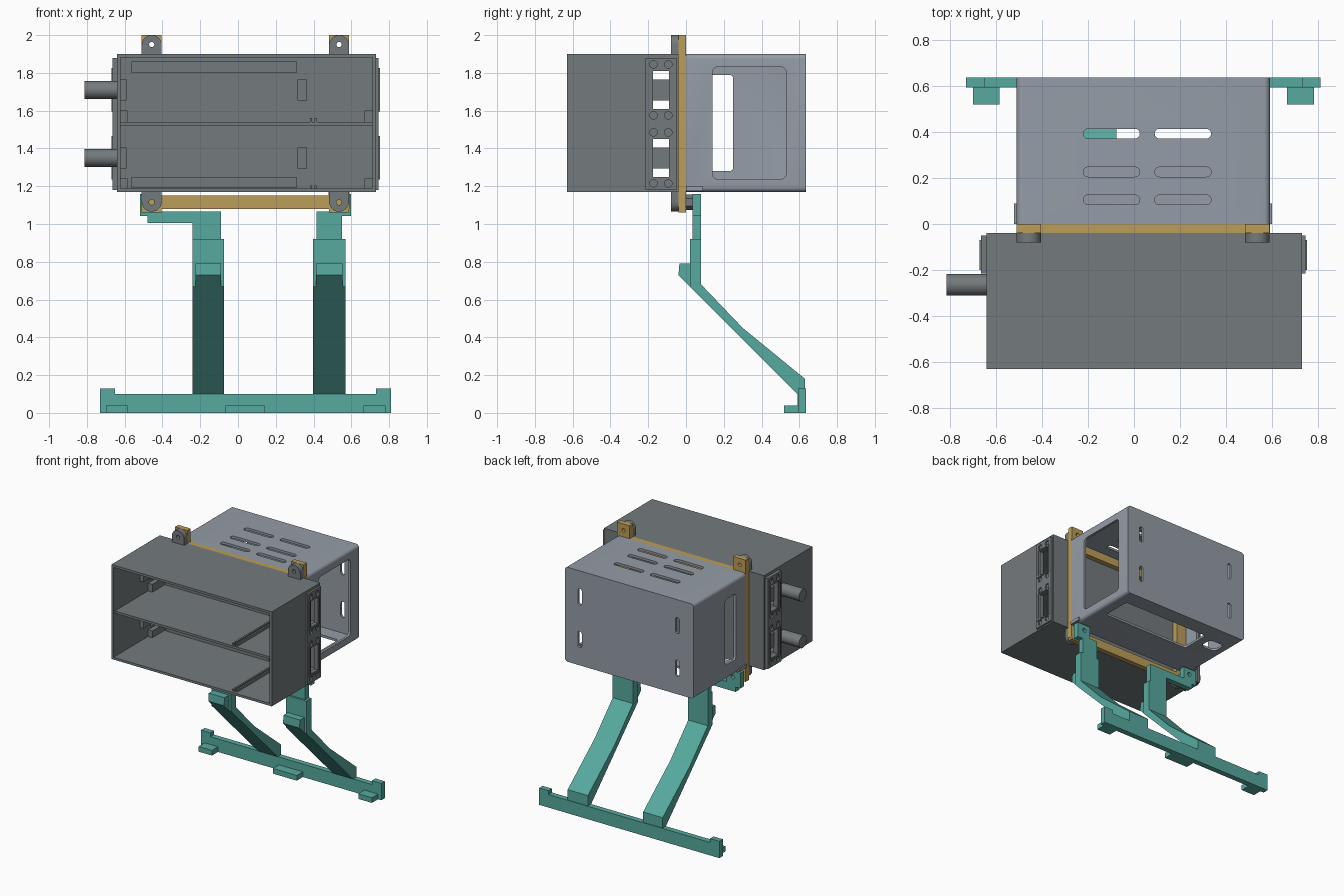
import bpy, bmesh, math
from mathutils import Matrix, Vector

if "Cube" in bpy.data.objects:
    bpy.data.objects.remove(bpy.data.objects["Cube"])


def material(name, rgb):
    m = bpy.data.materials.new(name)
    m.diffuse_color = (*rgb, 1)
    m.use_nodes = True
    m.node_tree.nodes["Principled BSDF"].inputs["Base Color"].default_value = m.diffuse_color
    return m


DARK = material("dark_grey", (0.175, 0.195, 0.205))
LIGHT = material("light_grey", (0.30, 0.335, 0.385))
GOLD = material("gold", (0.50, 0.34, 0.10))
TEAL = material("teal", (0.095, 0.40, 0.345))


def add_box(bm, x0, x1, y0, y1, z0, z1):
    mat = Matrix.Translation(((x0 + x1) / 2, (y0 + y1) / 2, (z0 + z1) / 2)) \
        @ Matrix.Diagonal((x1 - x0, y1 - y0, z1 - z0, 1))
    return bmesh.ops.create_cube(bm, size=1, matrix=mat)["verts"]


def add_slab(bm, size_u, size_v, radius, centre, axis, depth, steps=5):
    """Rounded rectangle extruded along an axis; u, v are the other two axes in order."""
    pts = []
    for i, (su, sv) in enumerate(((1, 1), (-1, 1), (-1, -1), (1, -1))):
        for k in range(steps + 1):
            a = math.pi / 2 * (i + k / steps)
            pts.append((su * (size_u / 2 - radius) + radius * math.cos(a),
                        sv * (size_v / 2 - radius) + radius * math.sin(a)))
    u, v = [i for i in range(3) if i != axis]
    verts = []
    for p in pts:
        c = Vector(centre)
        c[u] += p[0]
        c[v] += p[1]
        c[axis] -= depth / 2
        verts.append(bm.verts.new(c))
    face = bm.faces.new(verts)
    new = bmesh.ops.extrude_face_region(bm, geom=[face])["geom"]
    shift = Vector((0, 0, 0))
    shift[axis] = depth
    bmesh.ops.translate(bm, vec=shift, verts=[g for g in new if isinstance(g, bmesh.types.BMVert)])


def add_disc(bm, centre, axis, radius, depth, sides=24):
    rot = (Matrix.Rotation(math.pi / 2, 4, 'Y'), Matrix.Rotation(math.pi / 2, 4, 'X'), Matrix())[axis]
    bmesh.ops.create_cone(bm, cap_ends=True, segments=sides, radius1=radius, radius2=radius,
                          depth=depth, matrix=Matrix.Translation(centre) @ rot)


def finish(bm, name, mat, smooth=False):
    bmesh.ops.remove_doubles(bm, verts=bm.verts, dist=1e-6)
    bmesh.ops.recalc_face_normals(bm, faces=bm.faces)
    me = bpy.data.meshes.new(name)
    bm.to_mesh(me)
    bm.free()
    ob = bpy.data.objects.new(name, me)
    bpy.context.collection.objects.link(ob)
    me.materials.append(mat)
    if smooth:
        shade(ob)
    return ob


def activate(ob):
    bpy.ops.object.select_all(action='DESELECT')
    ob.select_set(True)
    bpy.context.view_layer.objects.active = ob


def shade(ob):
    activate(ob)
    bpy.ops.object.shade_smooth_by_angle(angle=math.radians(35))


def cut(ob, bm):
    cutter = finish(bm, "cutter", ob.data.materials[0])
    cutter.hide_render = True
    mod = ob.modifiers.new("cut", 'BOOLEAN')
    mod.operation, mod.solver, mod.object = 'DIFFERENCE', 'EXACT', cutter
    activate(ob)
    bpy.ops.object.modifier_apply(modifier=mod.name)
    bpy.data.objects.remove(cutter)
    shade(ob)


def boxes(name, mat, *dims):
    bm = bmesh.new()
    for d in dims:
        add_box(bm, *d)
    return finish(bm, name, mat)


def prism(name, mat, x0, x1, profile):
    """Side profile in (y, z) extruded along x."""
    bm = bmesh.new()
    face = bm.faces.new([bm.verts.new((x0, y, z)) for y, z in profile])
    new = bmesh.ops.extrude_face_region(bm, geom=[face])["geom"]
    bmesh.ops.translate(bm, vec=(x1 - x0, 0, 0), verts=[g for g in new if isinstance(g, bmesh.types.BMVert)])
    return finish(bm, name, mat)


SOCKET_Z = (1.71, 1.35)
EAR_X = (-0.457, 0.535)

# Front housing: open-fronted box with socket holes through both sides
housing = boxes("front_housing", DARK, (-0.64, 0.73, -0.63, -0.04, 1.17, 1.90))
bm = bmesh.new()
add_box(bm, -0.622, 0.712, -0.70, -0.058, 1.188, 1.882)
cut(housing, bm)
bm = bmesh.new()
for z in SOCKET_Z:
    add_box(bm, -0.8, 0.8, -0.175, -0.09, z - 0.1, z + 0.1)
cut(housing, bm)

# Shelf, floor rails and inner blocks
boxes("shelf", DARK, (-0.625, 0.715, -0.615, -0.05, 1.522, 1.540))
boxes("rails", DARK, *[(x, x + 0.013, -0.61, -0.05, z, z + 0.025)
                       for x in (0.38, 0.405) for z in (1.18, 1.535)])
boxes("back_ribs", DARK, (-0.565, 0.31, -0.066, -0.05, 1.80, 1.86),
      (-0.565, 0.31, -0.066, -0.05, 1.19, 1.25))
boxes("inner_blocks", DARK,
      *[(-0.63, -0.59, -0.31, -0.09, z - 0.055, z + 0.055) for z in SOCKET_Z],
      *[(0.315, 0.365, -0.09, -0.05, z - 0.055, z + 0.055) for z in SOCKET_Z],
      *[(x, x + 0.045, -0.21, -0.05, z0, z1) for x in (-0.63, 0.67)
        for z0, z1 in ((1.54, 1.60), (1.18, 1.24))])

# Side socket plates with frames and screw holes
for side, x0, x1 in (("right", 0.725, 0.745), ("left", -0.665, -0.635)):
    plate = boxes(side + "_socket_plate", DARK, (x0, x1, -0.215, -0.05, 1.18, 1.88))
    bm = bmesh.new()
    outer = x1 if side == "right" else x0
    for z in SOCKET_Z:
        add_box(bm, -0.8, 0.8, -0.175, -0.09, z - 0.1, z + 0.1)
        for y in (-0.172, -0.094):
            for dz in (-0.135, 0.135):
                add_disc(bm, (outer, y, z + dz), 0, 0.02, 0.02, 16)
    cut(plate, bm)
    bm = bmesh.new()
    for z in SOCKET_Z:
        for d in ((-0.2, -0.188, z - 0.115, z + 0.115), (-0.082, -0.07, z - 0.115, z + 0.115),
                  (-0.188, -0.082, z + 0.105, z + 0.115), (-0.188, -0.082, z - 0.115, z - 0.105)):
            add_box(bm, outer - 0.006, outer + 0.006, *d)
    finish(bm, side + "_socket_frames", DARK)

# Posts on the left side
for z in SOCKET_Z:
    bm = bmesh.new()
    add_disc(bm, (-0.715, -0.264, z), 0, 0.047, 0.197, 24)
    finish(bm, "side_post", DARK, True)

# Mounting ears with screw holes, rounded away from the housing
for ex in EAR_X:
    for ez, root in ((1.95, 1.89), (1.115, 1.18)):
        bm = bmesh.new()
        s = 1 if ez > root else -1
        pts = [(ex - 0.053, root), (ex + 0.053, root)]
        pts += [(ex + 0.053 * math.cos(a), ez - s * 0.003 + s * 0.053 * math.sin(a))
                for a in [math.pi * k / 14 for k in range(15)]]
        face = bm.faces.new([bm.verts.new((x, -0.08, z)) for x, z in pts])
        new = bmesh.ops.extrude_face_region(bm, geom=[face])["geom"]
        bmesh.ops.translate(bm, vec=(0, 0.04, 0), verts=[g for g in new if isinstance(g, bmesh.types.BMVert)])
        ear = finish(bm, "mounting_ear", DARK)
        bm = bmesh.new()
        add_disc(bm, (ex, -0.06, ez), 1, 0.014, 0.2, 16)
        cut(ear, bm)

# Gold mounting frame
frame = boxes("mounting_frame", GOLD, (-0.51, 0.59, -0.04, 0.0, 1.08, 1.90))
bm = bmesh.new()
add_box(bm, -0.405, 0.48, -0.1, 0.1, 1.15, 1.82)
cut(frame, bm)
for ex in EAR_X:
    for z0, z1, hz in ((1.90, 2.0, 1.95), (1.06, 1.17, 1.115)):
        tab = boxes("frame_tab", GOLD, (ex - 0.053, ex + 0.053, -0.04, 0.0, z0, z1))
        bm = bmesh.new()
        add_disc(bm, (ex, -0.02, hz), 1, 0.014, 0.2, 16)
        cut(tab, bm)

# Rear cover: hollow rounded shell, open towards the frame
bm = bmesh.new()
add_slab(bm, 1.10, 0.73, 0.025, (0.04, 0.3175, 1.535), 1, 0.635)
cover = finish(bm, "rear_cover", LIGHT)
bm = bmesh.new()
add_slab(bm, 1.064, 0.694, 0.01, (0.04, 0.2985, 1.535), 1, 0.637)
cut(cover, bm)
# Cover openings: top slots, side windows, back slots, bottom holes
bm = bmesh.new()
for y in (0.392, 0.226, 0.105):
    for x in (-0.0975, 0.2125):
        add_slab(bm, 0.245, 0.042, 0.0205, (x, y, 1.9), 2, 0.1)
add_slab(bm, 0.39, 0.595, 0.03, (0.59, 0.335, 1.535), 0, 0.1)
add_slab(bm, 0.13, 0.51, 0.02, (-0.51, 0.185, 1.535), 0, 0.1)
for x in (0.463, -0.37):
    for z in (1.70, 1.37):
        add_slab(bm, 0.034, 0.125, 0.0165, (x, 0.635, z), 1, 0.1)
add_slab(bm, 0.75, 0.23, 0.02, (0.125, 0.395, 1.17), 2, 0.1)
add_slab(bm, 0.13, 0.11, 0.03, (-0.38, 0.43, 1.17), 2, 0.1)
cut(cover, bm)
boxes("cover_clips", LIGHT, (-0.52, -0.505, 0.0, 0.09, 1.175, 1.20), (0.585, 0.60, 0.0, 0.09, 1.175, 1.20))

# Nuts between frame and leg brackets
for ex in EAR_X:
    bm = bmesh.new()
    add_disc(bm, (ex, 0.018, 1.115), 1, 0.04, 0.04, 6)
    finish(bm, "bracket_nut", DARK)

# Legs: sloping strut with a thicker upright and a front stop
strut = [(0.02, 0.92), (0.08, 0.92), (0.08, 0.68), (0.30, 0.45), (0.63, 0.18), (0.63, 0.03),
         (0.59, 0.03), (0.59, 0.10), (0.02, 0.67)]
stop = [(-0.035, 0.79), (0.03, 0.79), (0.03, 0.66), (-0.04, 0.73)]
for side, x0, x1 in (("left", -0.242, -0.075), ("right", 0.397, 0.570)):
    prism(side + "_leg", TEAL, x0, x1, strut)
    prism(side + "_leg_stop", TEAL, x0 + 0.016, x1 - 0.016, stop)
boxes("left_leg_arm", TEAL, (-0.242, -0.09, 0.035, 0.08, 0.91, 1.065), (-0.48, -0.24, 0.035, 0.08, 1.005, 1.065))
boxes("right_leg_arm", TEAL, (0.415, 0.55, 0.035, 0.08, 0.91, 1.065))

# Brackets behind the lower ears
for ex, dx in zip(EAR_X, (-0.005, 0.005)):
    bracket = boxes("leg_bracket", TEAL, (ex + dx - 0.058, ex + dx + 0.058, 0.035, 0.08, 1.042, 1.16))
    bm = bmesh.new()
    add_disc(bm, (ex, 0.06, 1.115), 1, 0.016, 0.2, 16)
    cut(bracket, bm)

# Base bar with raised ends and feet
boxes("base_bar", TEAL, (-0.73, 0.81, 0.592, 0.635, 0.0, 0.10),
      (-0.73, -0.65, 0.592, 0.635, 0.10, 0.13), (0.73, 0.81, 0.592, 0.635, 0.10, 0.13))
boxes("base_feet", TEAL, *[(x0, x1, 0.518, 0.592, 0.0, 0.04)
                           for x0, x1 in ((-0.70, -0.585), (-0.065, 0.14), (0.665, 0.782))])
